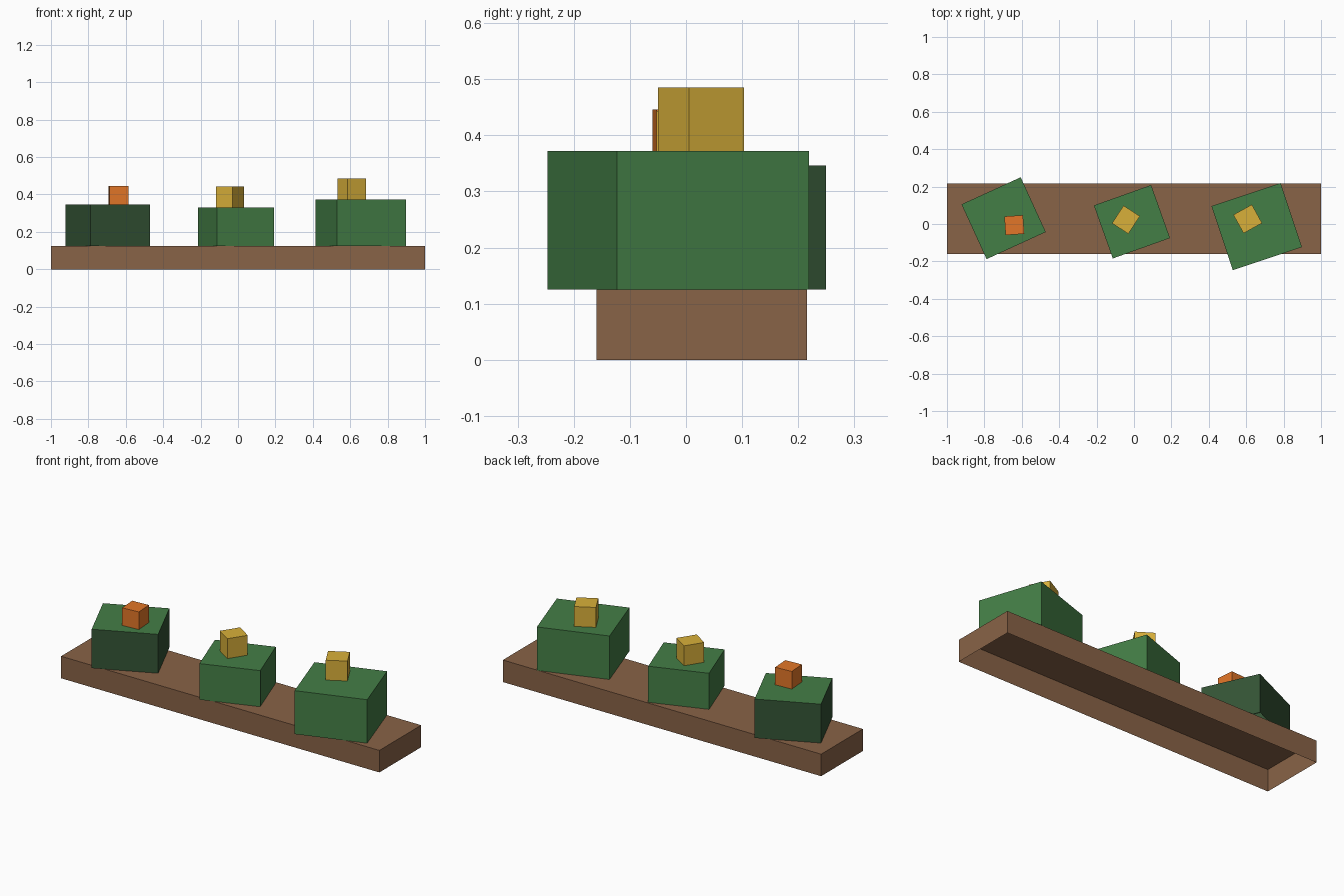
import bpy
import bmesh
from math import radians
from mathutils import Matrix

cube = bpy.data.objects.get("Cube")
if cube:
    bpy.data.objects.remove(cube, do_unlink=True)


def material(name, rgb):
    """Flat colour from 0-255 display values."""
    linear = [((c / 255 + 0.055) / 1.055) ** 2.4 for c in rgb]
    mat = bpy.data.materials.new(name)
    mat.use_nodes = True
    mat.diffuse_color = (*linear, 1)
    mat.node_tree.nodes["Principled BSDF"].inputs["Base Color"].default_value = (*linear, 1)
    return mat


brown = material("wood_brown", (137, 99, 71))
green = material("leaf_green", (68, 126, 70))
dark_green = material("dark_green", (52, 84, 53))
gold = material("gold", (217, 176, 58))
orange = material("orange", (226, 118, 40))


def open_box(name, center, size, z0, z1, angle, top, sides=None):
    """Turned box with no floor; the top and the sides may differ in colour."""
    bm = bmesh.new()
    bmesh.ops.create_cube(bm, size=1)
    bm.normal_update()
    floor = [f for f in bm.faces if f.normal.z < -0.5]
    bmesh.ops.delete(bm, geom=floor, context='FACES_ONLY')
    for f in bm.faces:
        f.material_index = 1 if sides and f.normal.z < 0.5 else 0
    place = Matrix.Translation((*center, (z0 + z1) / 2))
    turn = Matrix.Rotation(radians(angle), 4, 'Z')
    bm.transform(place @ turn @ Matrix.Diagonal((*size, z1 - z0, 1)))
    mesh = bpy.data.meshes.new(name)
    bm.to_mesh(mesh)
    bm.free()
    mesh.materials.append(top)
    if sides:
        mesh.materials.append(sides)
    obj = bpy.data.objects.new(name, mesh)
    bpy.context.collection.objects.link(obj)


# Long planter base, hollow underneath
BASE_TOP = 0.125
open_box("planter_base", (0, 0.028), (2, 0.375), 0, BASE_TOP, 0, brown)

# Bushes, each a turned block
open_box("right_bush", (-0.697, 0.031), (0.348, 0.322), BASE_TOP, 0.346, 24.6, green, dark_green)
open_box("middle_bush", (-0.011, 0.012), (0.325, 0.301), BASE_TOP, 0.33, 19.6, green)
open_box("left_bush", (0.656, -0.014), (0.39, 0.361), BASE_TOP, 0.372, 18.5, green)

# Flower blocks on top of the bushes
open_box("right_flower", (-0.64, -0.006), (0.1, 0.1), 0.346, 0.446, 4, orange)
open_box("middle_flower", (-0.043, 0.023), (0.104, 0.113), 0.33, 0.443, -33, gold)
open_box("left_flower", (0.608, 0.027), (0.113, 0.113), 0.372, 0.485, 29, gold)
